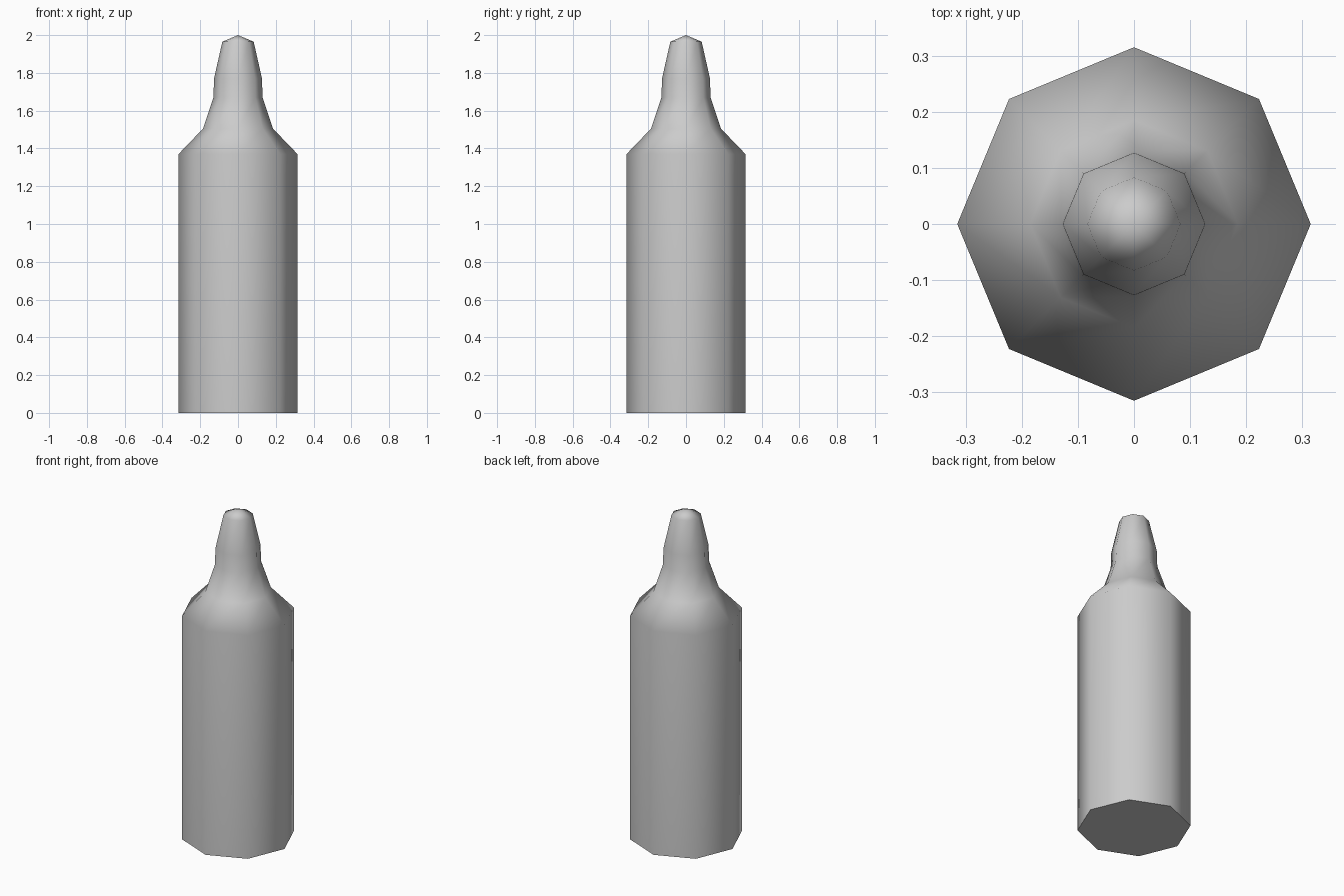
import bpy
import bmesh
from math import cos, sin, pi, radians

cube = bpy.data.objects.get("Cube")
if cube:
    bpy.data.objects.remove(cube, do_unlink=True)

SIDES = 8

# Single plain grey finish
grey = bpy.data.materials.new("plain_grey")
grey.use_nodes = True
colour = (0.6, 0.6, 0.6, 1)
grey.diffuse_color = colour
grey.node_tree.nodes["Principled BSDF"].inputs["Base Color"].default_value = colour

# Radius and height of each ring: body, shoulder, neck, tapered nozzle
profile = [(0.315, 0), (0.315, 1.37), (0.185, 1.505),
           (0.13, 1.67), (0.127, 1.77), (0.083, 1.965)]

bm = bmesh.new()
rings = [[bm.verts.new((r * cos(2 * pi * i / SIDES), r * sin(2 * pi * i / SIDES), z))
          for i in range(SIDES)] for r, z in profile]

# Side walls
for low, high in zip(rings, rings[1:]):
    for i in range(SIDES):
        j = (i + 1) % SIDES
        bm.faces.new((low[i], low[j], high[j], high[i]))

# Flat base and shallow pointed tip
bm.faces.new(rings[0][::-1])
tip = bm.verts.new((0, 0, 2))
for i in range(SIDES):
    bm.faces.new((rings[-1][i], rings[-1][(i + 1) % SIDES], tip))

mesh = bpy.data.meshes.new("bottle")
bm.to_mesh(mesh)
bm.free()
mesh.materials.append(grey)
bottle = bpy.data.objects.new("bottle", mesh)
bpy.context.collection.objects.link(bottle)

# Smooth sides with a crisp base edge; large faces keep the body shading even
bpy.ops.object.select_all(action="DESELECT")
bottle.select_set(True)
bpy.context.view_layer.objects.active = bottle
bpy.ops.object.shade_smooth_by_angle(angle=radians(65))
weighted = bottle.modifiers.new("even_shading", "WEIGHTED_NORMAL")
weighted.keep_sharp = True
